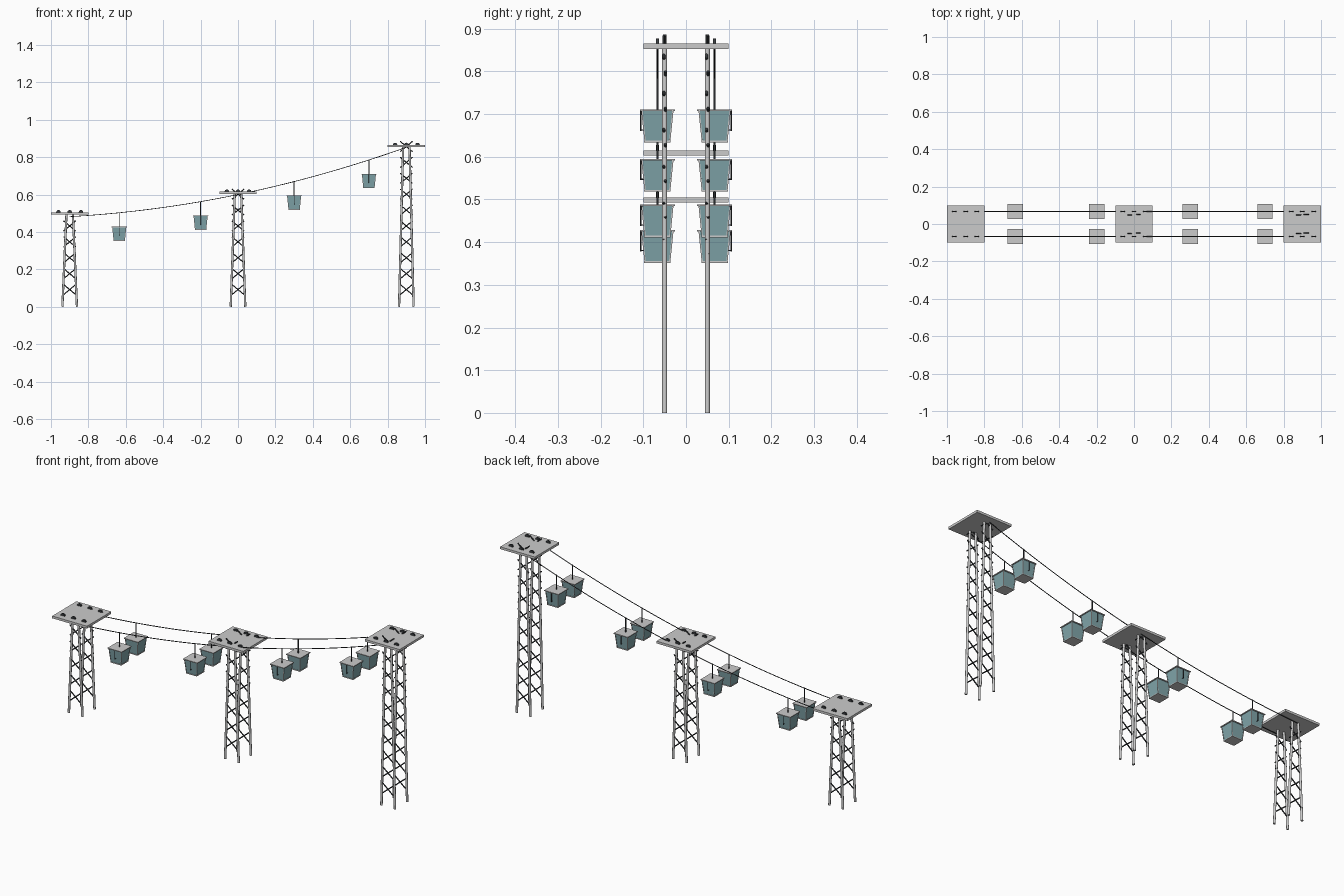
import bpy, bmesh
from mathutils import Vector, Matrix

if "Cube" in bpy.data.objects:
    bpy.data.objects.remove(bpy.data.objects["Cube"])


def material(name, color):
    m = bpy.data.materials.new(name)
    m.diffuse_color = color
    m.use_nodes = True
    m.node_tree.nodes["Principled BSDF"].inputs["Base Color"].default_value = m.diffuse_color
    return m


DARK = material("dark_steel", (0.04, 0.045, 0.05, 1))
GLASS = material("tinted_glass", (0.22, 0.38, 0.41, 1))


def finish(name, bm, mat=None, smooth=False):
    mesh = bpy.data.meshes.new(name)
    bm.to_mesh(mesh)
    bm.free()
    if mat:
        mesh.materials.append(mat)
    if smooth:
        for p in mesh.polygons:
            p.use_smooth = len(p.vertices) == 4
    ob = bpy.data.objects.new(name, mesh)
    bpy.context.collection.objects.link(ob)
    return ob


def rod(bm, a, b, r, sides=8):
    a, b = Vector(a), Vector(b)
    d = b - a
    m = Matrix.Translation((a + b) / 2) @ d.to_track_quat('Z', 'Y').to_matrix().to_4x4()
    bmesh.ops.create_cone(bm, cap_ends=True, segments=sides, radius1=r, radius2=r,
                          depth=d.length, matrix=m)


def box(bm, c, s):
    bmesh.ops.create_cube(bm, size=1, matrix=Matrix.Translation(c) @ Matrix.Diagonal((*s, 1)))


def rope_z(x):
    return 0.60 + 0.206 * x + 0.083 * x * x


# Towers: x position, platform top height, number of cross braces
for label, tx, top, braces in (("low", -0.9, 0.505, 5), ("middle", 0, 0.615, 7), ("high", 0.9, 0.865, 10)):
    legs, cross, wheels, deck = (bmesh.new() for _ in range(4))
    box(deck, (tx, 0, top - 0.006), (0.2, 0.2, 0.012))
    for sy in (-1, 1):
        y = sy * 0.05
        for sx in (-1, 1):
            rod(legs, (tx + sx * 0.039, y, 0), (tx + sx * 0.017, y, top - 0.006), 0.006, 12)
            # constant-size braces poke out past the tapering legs
            for i in range(braces):
                z = 0.092 + 0.085 * i
                yb = y + sx * 0.0015
                rod(cross, (tx - sx * 0.033, yb, z - 0.0275), (tx + sx * 0.033, yb, z + 0.0275), 0.003)
        for dx in (-0.06, 0, 0.06):
            p = Vector((tx + dx, sy * 0.067, top))
            rod(wheels, p - Vector((0, 0.0035, 0)), p + Vector((0, 0.0035, 0)), 0.012, 16)
    finish(label + "_tower_platform", deck)
    finish(label + "_tower_legs", legs, None, True)
    finish(label + "_tower_braces", cross, DARK, True)
    finish(label + "_tower_wheels", wheels, DARK, True)

# Haul ropes
for side, y in (("front", -0.067), ("back", 0.067)):
    cu = bpy.data.curves.new(side + "_rope", 'CURVE')
    cu.dimensions = '3D'
    cu.bevel_depth = 0.002
    cu.bevel_resolution = 1
    cu.use_fill_caps = True
    sp = cu.splines.new('POLY')
    n = 36
    sp.points.add(n)
    for i, p in enumerate(sp.points):
        x = -0.9 + 1.8 * i / n
        p.co = (x, y, rope_z(x), 1)
    cu.materials.append(DARK)
    bpy.context.collection.objects.link(bpy.data.objects.new(side + "_rope", cu))


# Cabins: tapered glass walls, posts, floor, roof, hanger and outer handrail
def cabin(name, x, sy):
    y = sy * 0.067
    rz = rope_z(x)
    top, bot = rz - 0.074, rz - 0.151
    zt, zb, wt, wb = top - 0.004, bot + 0.004, 0.036, 0.029
    corners = ((-1, -1), (1, -1), (1, 1), (-1, 1))
    bm = bmesh.new()
    lo = [bm.verts.new((x + a * wb, y + b * wb, zb)) for a, b in corners]
    hi = [bm.verts.new((x + a * wt, y + b * wt, zt)) for a, b in corners]
    for i in range(4):
        j = (i + 1) % 4
        bm.faces.new((lo[i], lo[j], hi[j], hi[i]))
    finish(name + "_glass", bm, GLASS)
    bm = bmesh.new()
    box(bm, (x, y, top - 0.002), (0.082, 0.082, 0.004))
    box(bm, (x, y, bot + 0.002), (0.062, 0.062, 0.004))
    for a, b in corners:
        rod(bm, (x + a * wb, y + b * wb, zb), (x + a * wt, y + b * wt, zt), 0.0022, 4)
    finish(name + "_frame", bm)
    bm = bmesh.new()
    rod(bm, (x, y, top - 0.002), (x, y, rz + 0.002), 0.0025)
    yo = y + sy * 0.039
    rod(bm, (x, yo, top - 0.05), (x, yo, top - 0.004), 0.0015)
    rod(bm, (x, yo, top - 0.048), (x, y + sy * 0.031, top - 0.048), 0.0015)
    finish(name + "_hanger_and_handle", bm, DARK, True)


for i, x in enumerate((-0.635, -0.2, 0.3, 0.7)):
    cabin(f"front_cabin_{i + 1}", x, -1)
    cabin(f"back_cabin_{i + 1}", x, 1)
